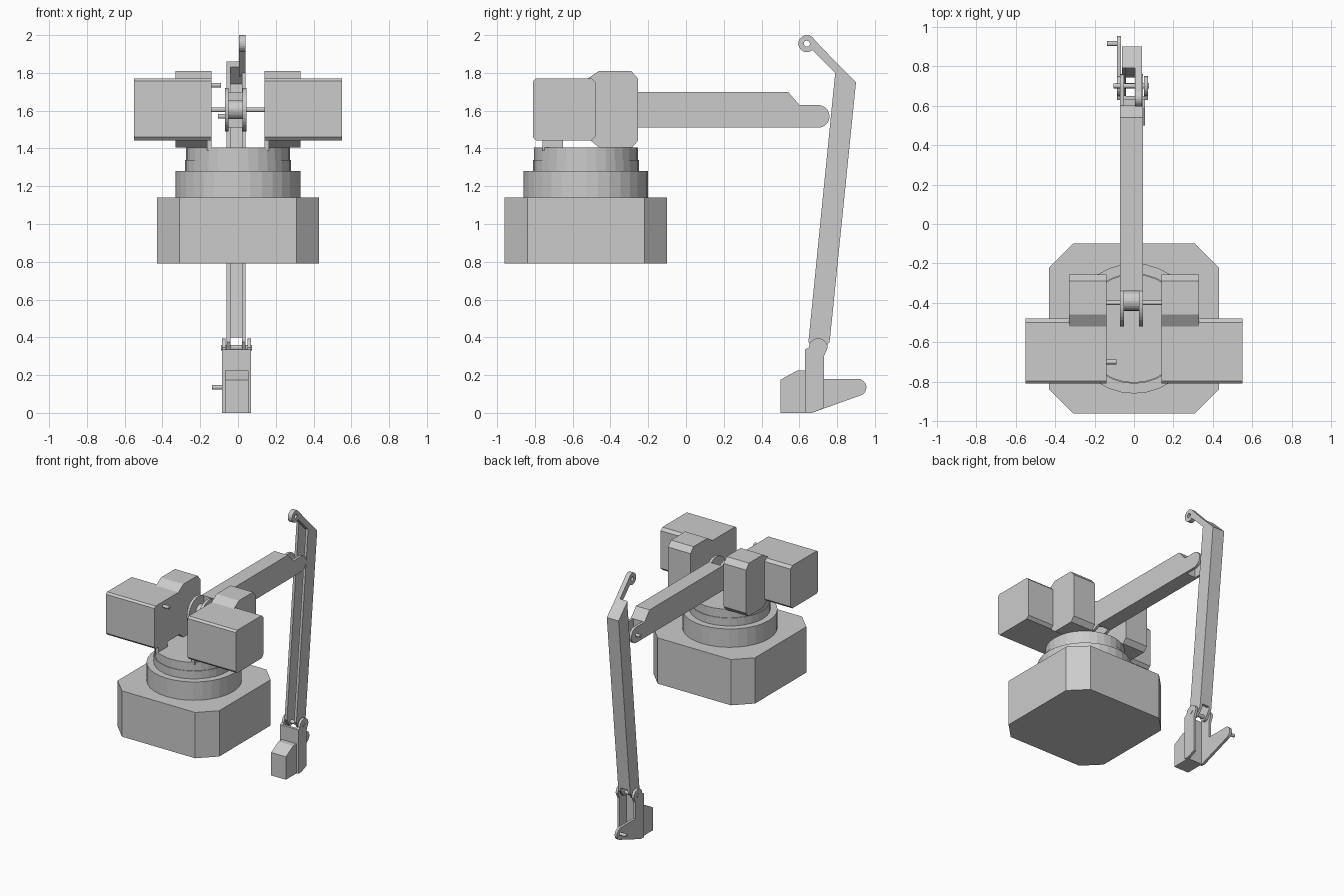
import bpy, bmesh, math

if "Cube" in bpy.data.objects:
    bpy.data.objects.remove(bpy.data.objects["Cube"])


def prism(name, pts, x0, x1):
    """Extrude a (y, z) profile along x."""
    bm = bmesh.new()
    f = bm.faces.new([bm.verts.new((x0, y, z)) for y, z in pts])
    ext = bmesh.ops.extrude_face_region(bm, geom=[f])
    for v in ext['geom']:
        if isinstance(v, bmesh.types.BMVert):
            v.co.x = x1
    bmesh.ops.recalc_face_normals(bm, faces=bm.faces)
    me = bpy.data.meshes.new(name)
    bm.to_mesh(me)
    bm.free()
    ob = bpy.data.objects.new(name, me)
    bpy.context.collection.objects.link(ob)
    return ob


def arc(cy, cz, r, a0, a1, n=10):
    return [(cy + r * math.cos(math.radians(a0 + (a1 - a0) * i / n)),
             cz + r * math.sin(math.radians(a0 + (a1 - a0) * i / n))) for i in range(n + 1)]


def disc_x(name, y, z, r, x0, x1, n=24):
    return prism(name, arc(y, z, r, 0, 360, n)[:-1], x0, x1)


def box(name, x0, x1, y0, y1, z0, z1):
    return prism(name, [(y0, z0), (y1, z0), (y1, z1), (y0, z1)], x0, x1)


def drum(name, r, z0, z1):
    bpy.ops.mesh.primitive_cylinder_add(vertices=32, radius=r, depth=z1 - z0,
                                        location=(0, -0.53, (z0 + z1) / 2))
    bpy.context.object.name = name


def drill(ob, y, z, r):
    cut = disc_x(ob.name + "_cutter", y, z, r, -1, 1, 16)
    cut.hide_render = True
    cut.hide_set(True)
    m = ob.modifiers.new("hole", 'BOOLEAN')
    m.object = cut
    m.operation = 'DIFFERENCE'
    m.solver = 'EXACT'


# Octagonal pedestal with turntable rings
base = box("base", -0.43, 0.43, -0.96, -0.10, 0.79, 1.14)
bm = bmesh.new()
bm.from_mesh(base.data)
edges = [e for e in bm.edges if abs(e.verts[0].co.z - e.verts[1].co.z) > 0.1]
bmesh.ops.bevel(bm, geom=edges, offset=0.12, segments=1, affect='EDGES')
bm.to_mesh(base.data)
bm.free()
drum("turntable_lower", 0.33, 1.14, 1.28)
drum("turntable_middle", 0.28, 1.28, 1.34)
drum("turntable_top", 0.275, 1.34, 1.405)

# Shoulder motors and gear housings, one each side
for s, side in ((-1, "left"), (1, "right")):
    prism("gear_housing_" + side,
          [(-0.46, 1.405), (-0.285, 1.405), (-0.255, 1.44), (-0.255, 1.77), (-0.29, 1.81),
           (-0.46, 1.81), (-0.52, 1.77), (-0.52, 1.455)], s * 0.14, s * 0.33)
    prism("motor_" + side,
          [(-0.81, 1.46), (-0.795, 1.443), (-0.50, 1.443), (-0.48, 1.463), (-0.48, 1.75),
           (-0.50, 1.77), (-0.795, 1.77), (-0.81, 1.757)], s * 0.14, s * 0.55)
    box("motor_foot_" + side, s * 0.14, s * 0.165, -0.76, -0.65, 1.39, 1.45)
disc_x("motor_pin", -0.70, 1.735, 0.012, -0.145, -0.09, 12)
disc_x("shoulder_axle", -0.40, 1.605, 0.012, -0.145, 0.145, 12)

# Upper arm with shoulder discs and elbow fork
prism("upper_arm", [(-0.34, 1.51), (0.60, 1.51), (0.60, 1.63), (0.54, 1.70), (-0.34, 1.70)],
      -0.07, 0.045)
disc_x("shoulder_hub", -0.39, 1.605, 0.05, -0.06, 0.035)
fork = [(-0.38, 1.51), (0.60, 1.51)] + arc(0.70, 1.57, 0.06, -90, 90) + \
       [(0.60, 1.63)]
for x0, x1, side in ((-0.07, -0.05, "left"), (0.025, 0.045, "right")):
    disc_x("shoulder_disc_" + side, -0.405, 1.605, 0.115, x0, x1, 32)
    prism("elbow_fork_" + side,
          [(0.58, 1.51)] + arc(0.70, 1.57, 0.06, -90, 90) + [(0.58, 1.63)], x0, x1)
    box("shoulder_fork_" + side, x0, x1, -0.40, -0.33, 1.51, 1.70)
disc_x("elbow_pin", 0.70, 1.57, 0.012, -0.105, 0.045, 12)

# Forearm: channel open to the front, with a hooked tab at the top
wall = [(0.79, 1.86), (0.79, 1.80), (0.648, 0.375)] + \
    arc(0.70, 0.345, 0.03, 200, 340, 6) + [(0.76, 0.375), (0.90, 1.75)]
prism("forearm_wall_left", wall, -0.06, -0.04)
prism("forearm_wall_right", wall, 0.02, 0.04)
prism("forearm_back", [(0.79, 1.86), (0.90, 1.75), (0.763, 0.40), (0.743, 0.40),
                       (0.879, 1.74), (0.79, 1.83)], -0.058, 0.038)
tab = prism("forearm_tab", arc(0.64, 1.955, 0.045, 50, 310, 16) +
            [(0.68, 1.91), (0.80, 1.79), (0.87, 1.77), (0.79, 1.86), (0.69, 1.965)], 0.005, 0.04)
drill(tab, 0.64, 1.955, 0.016)

# Wrist bracket: front plate, side plates with pivot ears
box("wrist_front_plate", -0.085, 0.07, 0.63, 0.65, 0, 0.335)
for x0, x1, side in ((-0.085, -0.065, "left"), (0.05, 0.07, "right")):
    prism("wrist_side_" + side, [(0.63, 0), (0.665, 0), (0.73, 0.025), (0.73, 0.30), (0.75, 0.345)] +
          arc(0.70, 0.345, 0.05, 10, 170, 12) + [(0.65, 0.345), (0.63, 0.335)], x0, x1)
disc_x("wrist_pin", 0.70, 0.345, 0.014, -0.09, 0.075, 12)

# Wrist motor, finger plate and finger pin
prism("wrist_motor", [(0.50, 0), (0.63, 0), (0.63, 0.225), (0.59, 0.225), (0.50, 0.175)],
      -0.07, 0.055)
prism("finger", [(0.65, 0), (0.665, 0)] + arc(0.91, 0.135, 0.045, -70, 90, 10) + [(0.65, 0.18)],
      -0.085, -0.065)
disc_x("finger_pin", 0.915, 0.135, 0.012, -0.138, -0.08, 12)
